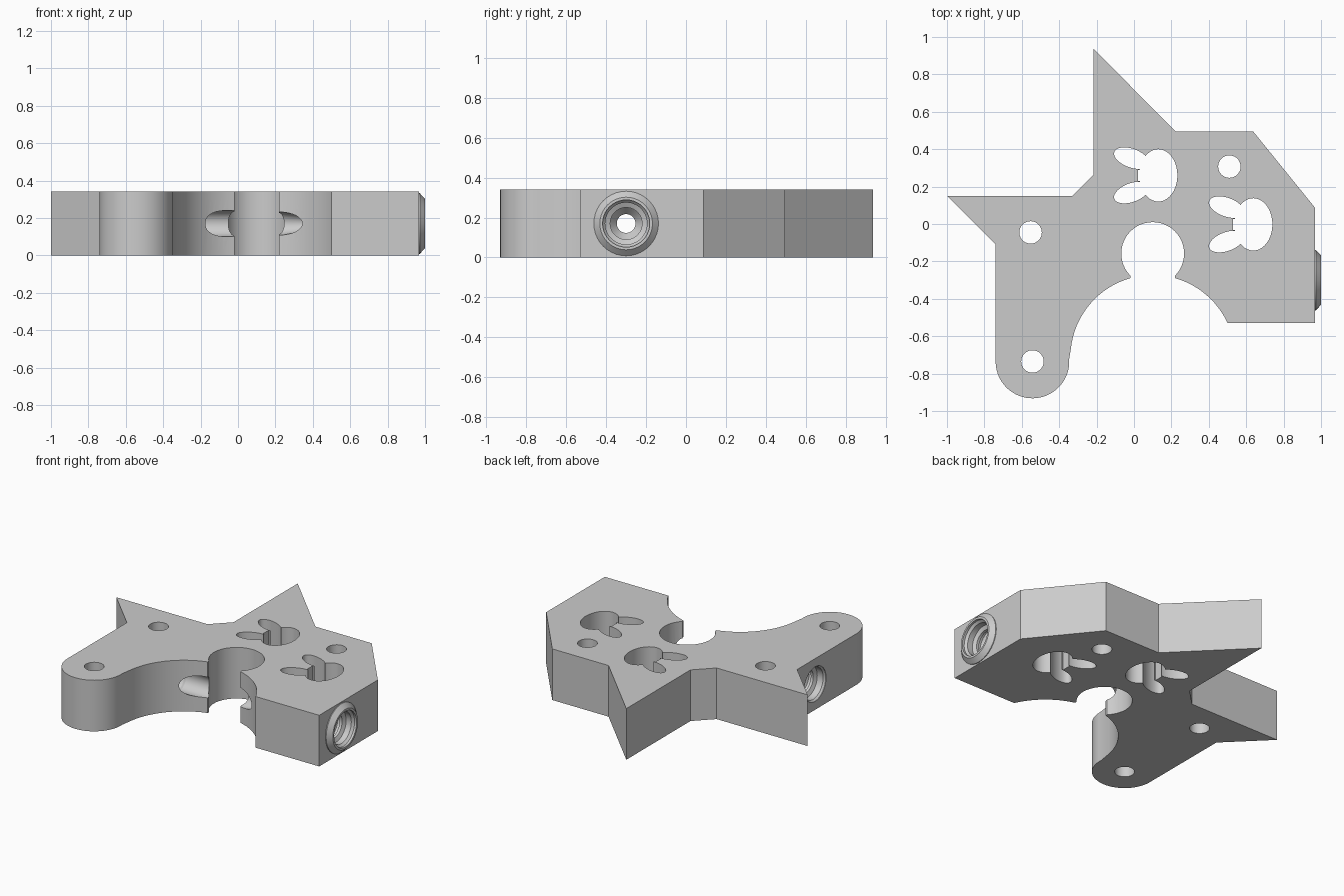
import bpy, bmesh
from math import sin, cos, pi, radians

cube = bpy.data.objects.get("Cube")
if cube:
    bpy.data.objects.remove(cube)

HEIGHT = 0.34
BORE_Y, BORE_Z = -0.3, 0.17

grey = bpy.data.materials.new("plain_grey")
grey.use_nodes = True
colour = (0.6, 0.6, 0.6, 1)
grey.diffuse_color = colour
grey.node_tree.nodes["Principled BSDF"].inputs["Base Color"].default_value = colour


def arc(cx, cy, rx, a0, a1, n, ry=None, tilt=0):
    """Points along a circular or elliptical arc, angles in degrees."""
    ry = ry or rx
    t = radians(tilt)
    pts = []
    for i in range(n + 1):
        a = radians(a0 + (a1 - a0) * i / n)
        u, v = rx * cos(a), ry * sin(a)
        pts.append((cx + u * cos(t) - v * sin(t), cy + u * sin(t) + v * cos(t)))
    return pts


def ellipse(cx, cy, rx, ry=None, tilt=0, n=40):
    return arc(cx, cy, rx, 0, 360, n, ry, tilt)[:-1]


def finish(name, bm):
    bmesh.ops.recalc_face_normals(bm, faces=bm.faces)
    mesh = bpy.data.meshes.new(name)
    bm.to_mesh(mesh)
    bm.free()
    mesh.materials.append(grey)
    obj = bpy.data.objects.new(name, mesh)
    bpy.context.collection.objects.link(obj)
    return obj


def prism(name, points, z0, z1):
    bm = bmesh.new()
    face = bm.faces.new([bm.verts.new((x, y, z0)) for x, y in points])
    top = bmesh.ops.extrude_face_region(bm, geom=[face])["geom"]
    verts = [v for v in top if isinstance(v, bmesh.types.BMVert)]
    bmesh.ops.translate(bm, verts=verts, vec=(0, 0, z1 - z0))
    return finish(name, bm)


def lathe(name, profile, n=40):
    """Turn (x, radius) points around the bore axis."""
    bm = bmesh.new()
    rings = [[bm.verts.new((x, BORE_Y + r * cos(2 * pi * i / n),
                            BORE_Z + r * sin(2 * pi * i / n))) for i in range(n)]
             for x, r in profile]
    for a, b in zip(rings, rings[1:]):
        for i in range(n):
            j = (i + 1) % n
            bm.faces.new((a[i], a[j], b[j], b[i]))
    bm.faces.new(rings[0])
    bm.faces.new(rings[-1])
    return finish(name, bm)


def combine(body, tool, operation):
    tool.hide_render = True
    mod = body.modifiers.new("combine", "BOOLEAN")
    mod.operation = operation
    mod.solver = "EXACT"
    mod.object = tool
    bpy.context.view_layer.objects.active = body
    bpy.ops.object.modifier_apply(modifier=mod.name)
    bpy.data.objects.remove(tool)


def cut_through(points):
    combine(body, prism("hole_cutter", points, -0.1, HEIGHT + 0.1), "DIFFERENCE")


# Plate with two spikes, a rounded foot and a keyhole slot
outline = [(-1, 0.15), (-0.33, 0.15), (-0.217, 0.263), (-0.217, 0.937),
           (0.223, 0.495), (0.637, 0.495), (0.967, 0.088), (0.967, -0.528)]
outline += arc(0.1, -0.713, 0.44, 24.8, 74.2, 12)
outline += arc(0.1, -0.158, 0.168, -44.5, 224.5, 36)
outline += arc(0.1, -0.713, 0.44, 105.8, 174, 16)
outline += arc(-0.543, -0.735, 0.197, 4, -180, 28)
outline += [(-0.74, -0.11)]
body = prism("bracket_body", outline, 0, HEIGHT)

# Chamfered boss around the side bore
boss = lathe("boss", [(0.9, 0.162), (0.972, 0.162), (1.0, 0.132)])
combine(body, boss, "UNION")

# Round mounting holes
for x, y in [(-0.553, -0.045), (-0.543, -0.735), (0.51, 0.307)]:
    cut_through(ellipse(x, y, 0.06))

# Three-lobed openings with a flat tab
for x, y in [(0.13, 0.26), (0.638, -0.002)]:
    cut_through(ellipse(x, y, 0.102, 0.14))
    for side in (1, -1):
        cut_through(ellipse(x - 0.143, y + side * 0.092, 0.098, 0.05, -20 * side))
    cut_through([(x - 0.108, y - 0.03), (x, y - 0.03), (x, y + 0.03), (x - 0.108, y + 0.03)])


# Threaded bore running from side to side
def thread(start, step, count):
    pts = []
    for i in range(count):
        x = start + step * i
        pts += [(x, 0.105), (x + step * 0.3, 0.105), (x + step * 0.5, 0.08), (x + step * 0.8, 0.08)]
    return pts


bore = [(1.05, 0.118), (0.985, 0.118), (0.97, 0.105)]
bore += thread(0.95, -0.06, 8)
bore += [(0.44, 0.08), (0.4, 0.047), (0.33, 0.047), (0.23, 0.063), (0.18, 0.063),
         (0.1, 0.07), (-0.22, 0.07), (-0.24, 0.08)]
bore += list(reversed(thread(-0.7, 0.06, 7)))
bore += [(-0.725, 0.105), (-0.737, 0.115), (-0.8, 0.115)]
combine(body, lathe("bore_cutter", bore), "DIFFERENCE")

# Smooth curved walls, crisp edges
bpy.ops.object.select_all(action="DESELECT")
body.select_set(True)
bpy.context.view_layer.objects.active = body
bpy.ops.object.shade_smooth_by_angle(angle=radians(25))
